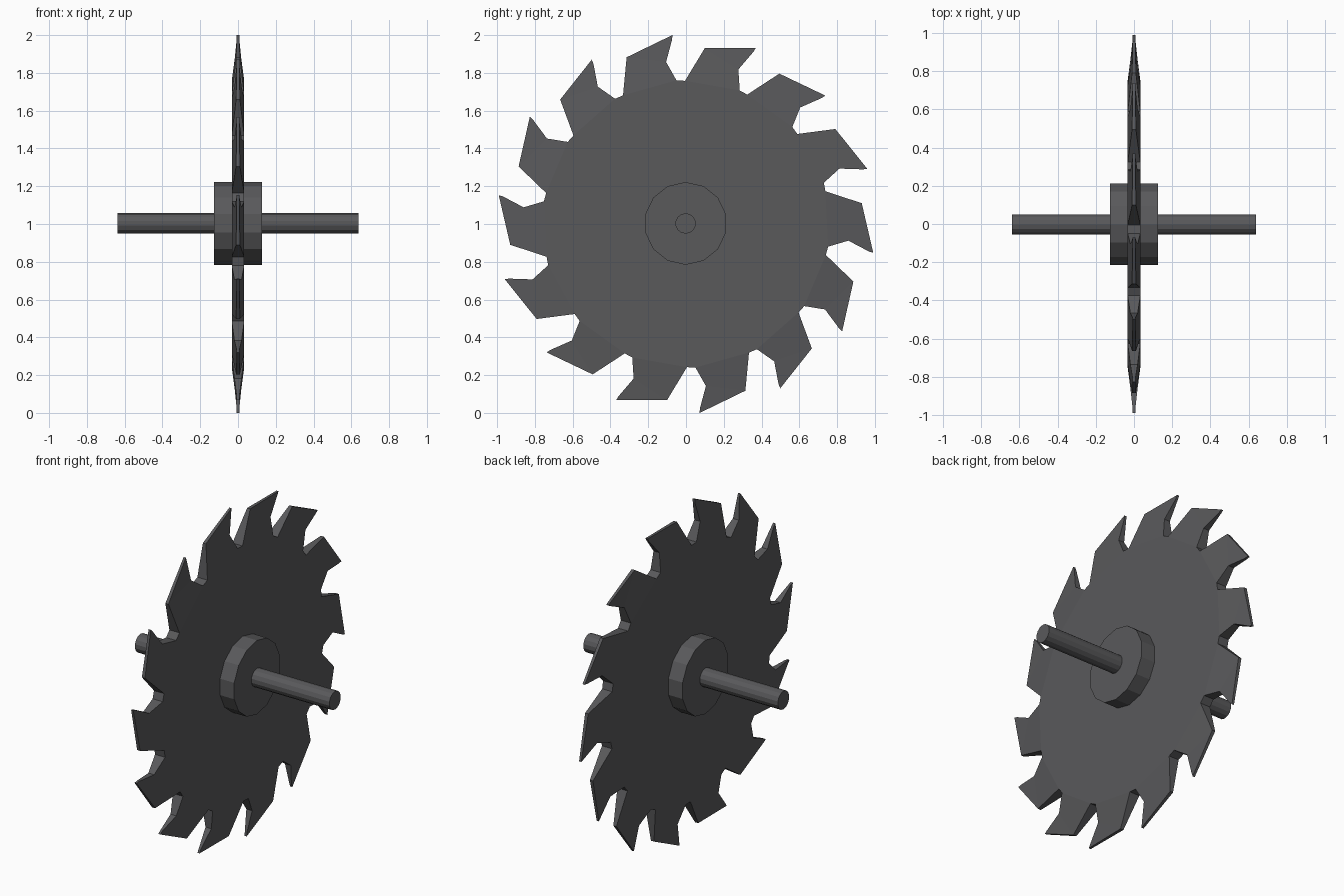
import bpy, bmesh, math
from mathutils import Matrix

if "Cube" in bpy.data.objects:
    bpy.data.objects.remove(bpy.data.objects["Cube"])

TEETH = 14
CENTRE = (0, 0, 1.0)
STEP = 2 * math.pi / TEETH

steel = bpy.data.materials.new("dark_steel")
steel.diffuse_color = (0.1, 0.1, 0.105, 1)
steel.use_nodes = True
steel.node_tree.nodes["Principled BSDF"].inputs["Base Color"].default_value = steel.diffuse_color


def finish(name, bm, location):
    bmesh.ops.recalc_face_normals(bm, faces=bm.faces)
    mesh = bpy.data.meshes.new(name)
    bm.to_mesh(mesh)
    bm.free()
    obj = bpy.data.objects.new(name, mesh)
    obj.location = location
    mesh.materials.append(steel)
    bpy.context.collection.objects.link(obj)
    return obj


# Saw blade: one tooth profile (angle in degrees, radius, half thickness), repeated round
TOOTH = [
    (116.1, 0.758, 0.033),  # root behind the tooth
    (109.6, 0.937, 0.010),  # back corner
    (94.1, 1.003, 0.007),   # tip
    (94.3, 0.980, 0.007),   # cutting edge
    (97.0, 0.864, 0.019),   # notch
    (93.8, 0.762, 0.033),   # root in front of the tooth
]
bm = bmesh.new()
sides = {1: [], -1: []}
for i in range(TEETH):
    for s in sides:
        for deg, r, t in TOOTH:
            a = math.radians(deg) - i * STEP
            sides[s].append(bm.verts.new((s * t, r * math.cos(a), r * math.sin(a))))
n = len(TOOTH)
for ring in sides.values():
    bm.faces.new([v for k, v in enumerate(ring) if k % n in (0, n - 1)])
    for i in range(TEETH):
        back_root, back, tip, edge, notch, root = ring[i * n:i * n + n]
        bm.faces.new((back_root, back, notch, root))
        bm.faces.new((back, tip, edge, notch))
left, right = sides[1], sides[-1]
for k in range(len(left)):
    j = (k + 1) % len(left)
    bm.faces.new((left[k], left[j], right[j], right[k]))
finish("saw_blade", bm, CENTRE)


# Hub and axle: 14-sided cylinders lying along x, with a corner at the top
def cylinder(name, radius, length):
    bm = bmesh.new()
    bmesh.ops.create_cone(bm, cap_ends=True, segments=14, radius1=radius,
                          radius2=radius, depth=length)
    top = max(bm.verts, key=lambda v: v.co.x)
    turn = -math.atan2(top.co.y, top.co.x)
    bmesh.ops.transform(bm, matrix=Matrix.Rotation(math.pi / 2, 4, 'Y')
                        @ Matrix.Rotation(turn, 4, 'Z'), verts=bm.verts)
    finish(name, bm, (0, -0.002, 1.003))


cylinder("hub", 0.219, 0.252)
cylinder("axle", 0.054, 1.276)
